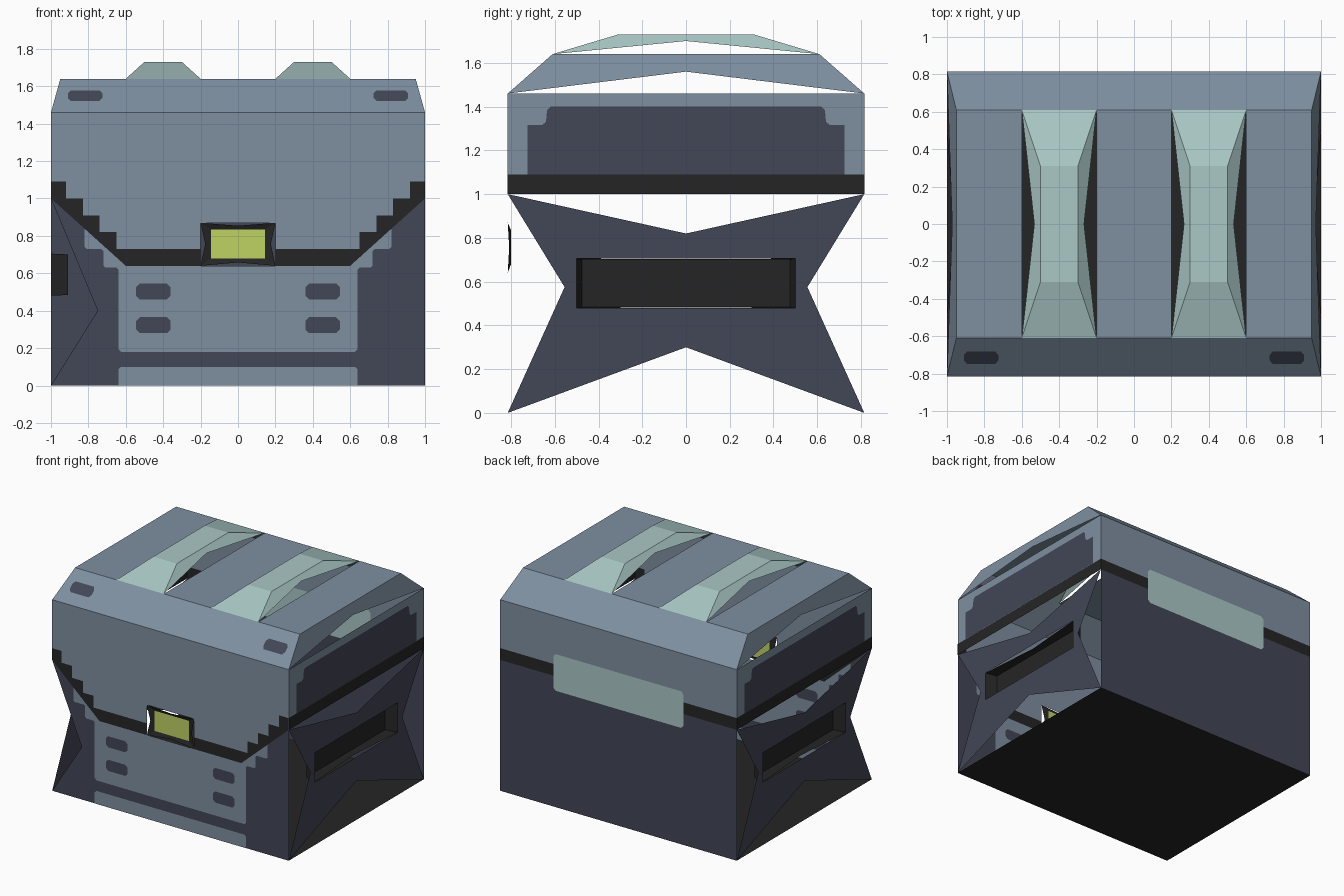
import bpy
from mathutils import Vector

if "Cube" in bpy.data.objects:
    bpy.data.objects.remove(bpy.data.objects["Cube"])


def material(name, rgb):
    lin = [((c / 255 + 0.055) / 1.055) ** 2.4 for c in rgb]
    m = bpy.data.materials.new(name)
    m.diffuse_color = (*lin, 1)
    m.use_nodes = True
    m.node_tree.nodes["Principled BSDF"].inputs["Base Color"].default_value = m.diffuse_color
    return m


BLUE = material("slate_blue", (126, 143, 160))
NAVY = material("dark_navy", (66, 70, 86))
TEAL = material("pale_teal", (170, 200, 198))
BLACK = material("near_black", (37, 37, 37))
GREEN = material("lime_green", (190, 210, 98))

W, D = 1.0, 0.815          # half width and half depth
SEAM, BAND, RIM, TOP = 1.0, 1.09, 1.46, 1.64
CENTRE = Vector((0, 0, 0.8))


def part(name, faces, mat, ref=CENTRE, outward=True):
    """Object from separate polygons, all facing away from (or toward) ref."""
    verts, index, polys = [], {}, []
    for f in faces:
        pts = [Vector(p) for p in f]
        n = Vector((0, 0, 0))
        for a, b in zip(pts, pts[1:] + pts[:1]):
            n += (a - CENTRE).cross(b - CENTRE)
        mid = sum(pts, Vector()) / len(pts)
        if (n.dot(mid - Vector(ref)) > 0) != outward:
            pts.reverse()
        ids = []
        for p in pts:
            key = tuple(round(c, 5) for c in p)
            if key not in index:
                index[key] = len(verts)
                verts.append(key)
            ids.append(index[key])
        polys.append(ids)
    me = bpy.data.meshes.new(name)
    me.from_pydata(verts, [], polys)
    me.materials.append(mat)
    ob = bpy.data.objects.new(name, me)
    bpy.context.collection.objects.link(ob)
    return ob


# Wall mappings: 2D coordinates plus an outward offset
def front(u, v, d=0):
    return (u, -D - d, v)


def back(u, v, d=0):
    return (u, D + d, v)


def side(s):
    return lambda u, v, d=0: (s * (W + d), u, v)


def front_slope(u, v, d=0):
    return (u, -D + (v - RIM) * 0.205 / 0.18 - d * 0.66, v + d * 0.75)


def wall(name, place, outline, mat):
    part(name, [[place(u, v) for u, v in outline]], mat)


def plate(name, place, outline, mat, t=0.0015):
    """Thin painted plate showing on both sides of a wall."""
    part(name, [[place(u, v, t) for u, v in outline]], mat)
    part(name + "_inside", [[place(u, v, -t) for u, v in outline]], mat, outward=False)


def rect(u0, u1, v0, v1, c=0.0):
    if c == 0:
        return [(u0, v0), (u1, v0), (u1, v1), (u0, v1)]
    return [(u0 + c, v0), (u1 - c, v0), (u1, v0 + c), (u1, v1 - c),
            (u1 - c, v1), (u0 + c, v1), (u0, v1 - c), (u0, v0 + c)]


def flip(pts):
    return [(-u, v) for u, v in pts]


def mirrored(pts):
    """Close an outline given as its left half."""
    return pts + flip(pts)[::-1]


def recess(name, place, outer, inner, depth, notch, ends_open):
    """Sloped recess walls, with a triangle left out along the outer rim."""
    o = [place(u, v) for u, v in rect(*outer)]
    i = [place(u, v, -depth) for u, v in rect(*inner)]
    faces = []
    for k in range(4):
        j = (k + 1) % 4
        f = [o[k], i[k], i[j], o[j]]
        if ends_open or k % 2 == 0:
            om = (Vector(o[k]) + Vector(o[j])) / 2
            im = (Vector(i[k]) + Vector(i[j])) / 2
            f.append(om.lerp(im, notch))
        faces.append(f)
    axis = sum((Vector(p) for p in o + i), Vector()) / 8
    part(name, faces, BLACK, ref=axis, outward=False)
    return i


# Body: floor, back and front walls
part("floor", [[(-W, -D, 0), (W, -D, 0), (W, D, 0), (-W, D, 0)]], BLACK)
wall("body_back", back, rect(-W, W, 0, SEAM), NAVY)
wall("body_front", front, [(-W, SEAM), (-0.75, 0.4), (-W, 0), (W, 0), (W, SEAM),
                           (0.6, 0.64), (-0.6, 0.64)], NAVY)

# Front panel, base panel and slots
plate("front_panel", front, mirrored([
    (-0.6, 0.64), (-0.82, 0.838), (-0.82, 0.74), (-0.81, 0.73), (-0.73, 0.73),
    (-0.72, 0.72), (-0.72, 0.64), (-0.71, 0.63), (-0.65, 0.63), (-0.64, 0.62),
    (-0.64, 0.195), (-0.625, 0.18)]), BLUE)
plate("base_panel", front, mirrored([(-0.625, 0.1), (-0.64, 0.085), (-0.64, 0)]), BLUE)
for s in (-1, 1):
    for z in (0.28, 0.46):
        a, b = sorted((s * 0.36, s * 0.545))
        plate("front_slot", front, rect(a, b, z, z + 0.085, 0.02), NAVY, 0.003)

# Sides: star-shaped wall around the handle recess
for s in (-1, 1):
    place = side(s)
    wall("side_upper", place, [
        (-D, SEAM), (0, 0.82), (D, SEAM), (0.555, 0.575), (0.5, 0.575),
        (0.5, 0.705), (-0.5, 0.705), (-0.5, 0.575), (-0.555, 0.575)], NAVY)
    wall("side_lower", place, [
        (-D, 0), (0, 0.3), (D, 0), (0.555, 0.575), (0.5, 0.575),
        (0.5, 0.48), (-0.5, 0.48), (-0.5, 0.575), (-0.555, 0.575)], NAVY)
    pad = recess("handle_recess", place, (-0.5, 0.5, 0.48, 0.705),
                 (-0.475, 0.475, 0.484, 0.701), 0.09, 0.4, False)
    part("handle_back", [pad], BLACK)

    # Lid sides with dark panel
    wall("side_band", place, rect(-D, D, SEAM, BAND), BLACK)
    wall("lid_side", place, rect(-D, D, BAND, RIM), BLUE)
    plate("lid_side_panel", place, mirrored([
        (-0.725, BAND), (-0.725, 1.315), (-0.66, 1.315), (-0.64, 1.33),
        (-0.635, 1.385), (-0.62, 1.4)]), NAVY)
    part("lid_side_slope", [[(s * W, -D, RIM), (s * 0.972, 0, 1.56), (s * W, D, RIM),
                             (s * 0.95, 0.61, TOP), (s * 0.95, -0.61, TOP)]], BLUE)

# Lid front and stepped dark trim
wall("lid_front", front, mirrored([
    (-W, RIM), (-W, SEAM), (-0.6, 0.64), (-0.2, 0.64), (-0.2, 0.87)]), BLUE)
trim = [(-W, SEAM), (-W, BAND), (-0.92, BAND), (-0.92, 1.0), (-0.83, 1.0),
        (-0.83, 0.908), (-0.74, 0.908), (-0.74, 0.82), (-0.65, 0.82),
        (-0.65, 0.73), (-0.2, 0.73), (-0.2, 0.64), (-0.6, 0.64)]
plate("front_trim_left", front, trim, BLACK)
plate("front_trim_right", front, flip(trim), BLACK)

# Latch with glowing plate
pad = recess("latch_frame", front, (-0.2, 0.2, 0.64, 0.87),
             (-0.145, 0.145, 0.68, 0.835), 0.015, 0.45, True)
part("latch_plate", [pad], GREEN)

# Lid back and hinge plate
wall("back_band", back, rect(-W, W, SEAM, BAND), BLACK)
wall("lid_back", back, rect(-W, W, BAND, RIM), BLUE)
plate("hinge_plate", back, rect(-0.55, 0.55, 0.89, 1.17, 0.02), TEAL)

# Lid slopes and slots
for s in (-1, 1):
    part("lid_slope", [[(-W, s * D, RIM), (W, s * D, RIM),
                        (0.95, s * 0.61, TOP), (-0.95, s * 0.61, TOP)]], BLUE)
    a, b = sorted((s * 0.725, s * 0.91))
    plate("lid_slot", front_slope, rect(a, b, 1.52, 1.577, 0.016), NAVY)

# Lid top strips between the ribs
for a, b in ((-0.95, -0.6), (-0.2, 0.2), (0.6, 0.95)):
    part("lid_top", [[(a, -0.61, TOP), (b, -0.61, TOP), (b, 0.61, TOP), (a, 0.61, TOP)]], BLUE)

# Raised ribs, open along the bottom of their long sides
PEAK = 1.73
for c in (-0.4, 0.4):
    faces = [[(c - 0.1, -0.31, PEAK), (c + 0.1, -0.31, PEAK),
              (c + 0.1, 0.31, PEAK), (c - 0.1, 0.31, PEAK)]]
    for s in (-1, 1):
        faces.append([(c - 0.2, s * 0.61, TOP), (c + 0.2, s * 0.61, TOP),
                      (c + 0.1, s * 0.31, PEAK), (c - 0.1, s * 0.31, PEAK)])
        faces.append([(c + s * 0.2, -0.61, TOP), (c + s * 0.133, 0, 1.70),
                      (c + s * 0.2, 0.61, TOP), (c + s * 0.1, 0.31, PEAK),
                      (c + s * 0.1, -0.31, PEAK)])
    part("lid_rib", faces, TEAL, ref=(c, 0, 1.5))
